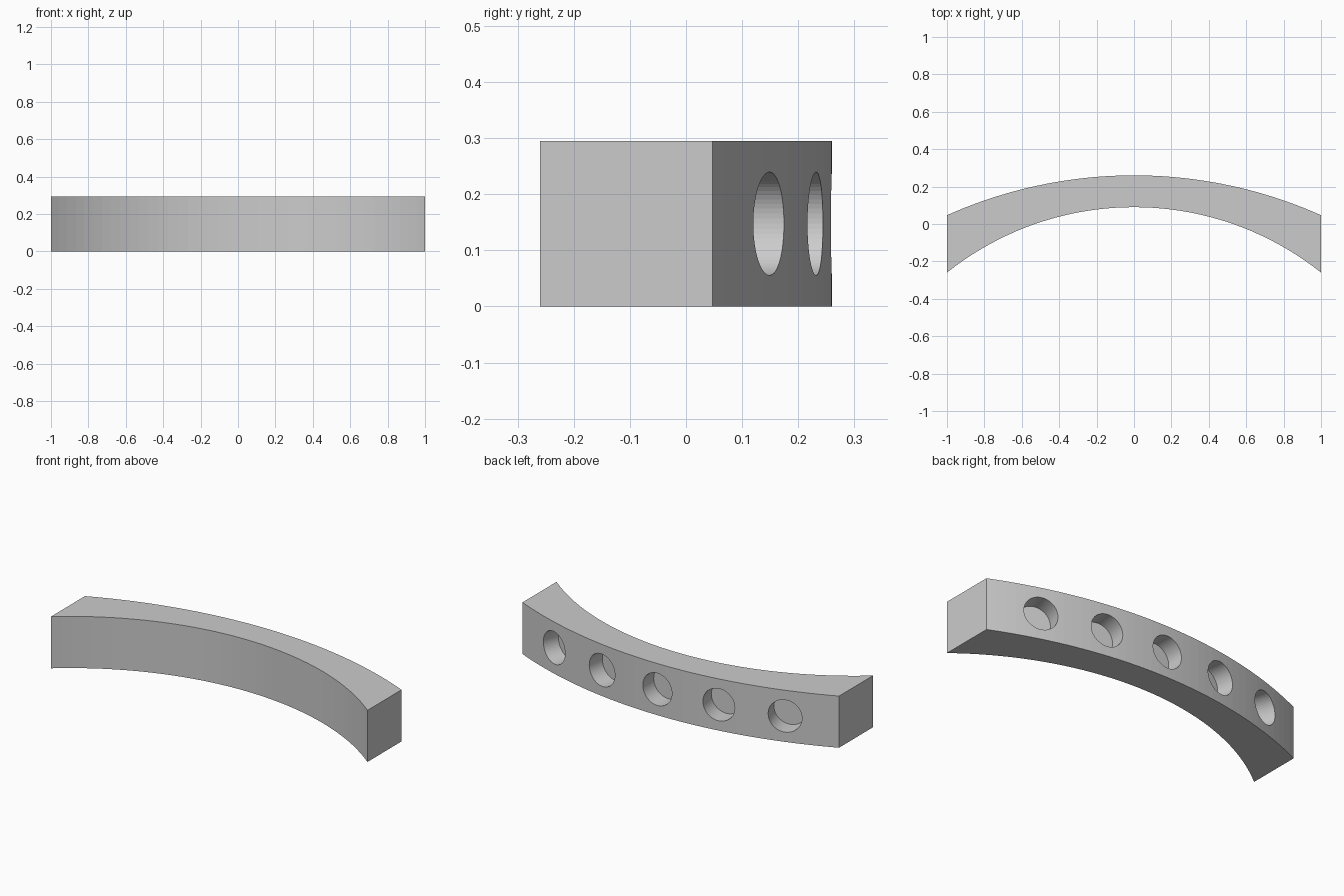
import bpy, bmesh, math
from mathutils import Matrix, Vector

cube = bpy.data.objects.get("Cube")
if cube:
    bpy.data.objects.remove(cube, do_unlink=True)

HEIGHT = 0.295
OUT_R, OUT_TOP = 2.454, 0.26      # back arc radius and crown
IN_R, IN_TOP = 1.604, 0.09        # front arc radius and crown
HOLE_R, HOLE_DEPTH, HOLE_STEP = 0.092, 0.1, math.radians(8.65)
SEGMENTS = 40

grey = bpy.data.materials.new("light grey")
grey.use_nodes = True
grey.diffuse_color = (0.6, 0.6, 0.6, 1)
grey.node_tree.nodes["Principled BSDF"].inputs["Base Color"].default_value = (0.6, 0.6, 0.6, 1)


def arc(radius, crown):
    """Points on an arc through the crown, from x = -1 to x = 1."""
    half = math.asin(1 / radius)
    angles = [half * (2 * i / SEGMENTS - 1) for i in range(SEGMENTS + 1)]
    return [(radius * math.sin(a), crown - radius + radius * math.cos(a)) for a in angles]


def make_object(name, bm):
    bmesh.ops.recalc_face_normals(bm, faces=bm.faces)
    mesh = bpy.data.meshes.new(name)
    bm.to_mesh(mesh)
    bm.free()
    mesh.materials.append(grey)
    obj = bpy.data.objects.new(name, mesh)
    bpy.context.collection.objects.link(obj)
    return obj


# Curved bar: profile between the two arcs, extruded upward
bm = bmesh.new()
outline = arc(OUT_R, OUT_TOP) + arc(IN_R, IN_TOP)[::-1]
base = bm.faces.new([bm.verts.new((x, y, 0)) for x, y in outline])
top = bmesh.ops.extrude_face_region(bm, geom=[base])["geom"]
bmesh.ops.translate(bm, vec=(0, 0, HEIGHT),
                    verts=[v for v in top if isinstance(v, bmesh.types.BMVert)])
bar = make_object("curved_bar", bm)

# Five blind round holes, each pointing at the centre of the back arc
bm = bmesh.new()
length = HOLE_DEPTH * 2
for i in range(-2, 3):
    a = i * HOLE_STEP
    direction = Vector((math.sin(a), math.cos(a), 0))
    middle = Vector((0, OUT_TOP - OUT_R, HEIGHT / 2)) + direction * OUT_R
    turn = direction.to_track_quat('Z', 'Y').to_matrix().to_4x4()
    bmesh.ops.create_cone(bm, cap_ends=True, segments=64, radius1=HOLE_R, radius2=HOLE_R,
                          depth=length, matrix=Matrix.Translation(middle) @ turn)
cutter = make_object("hole_cutter", bm)
cutter.hide_render = True

cut = bar.modifiers.new("holes", 'BOOLEAN')
cut.operation = 'DIFFERENCE'
cut.solver = 'EXACT'
cut.object = cutter
bpy.context.view_layer.objects.active = bar
bpy.ops.object.modifier_apply(modifier=cut.name)
bpy.data.objects.remove(cutter, do_unlink=True)
